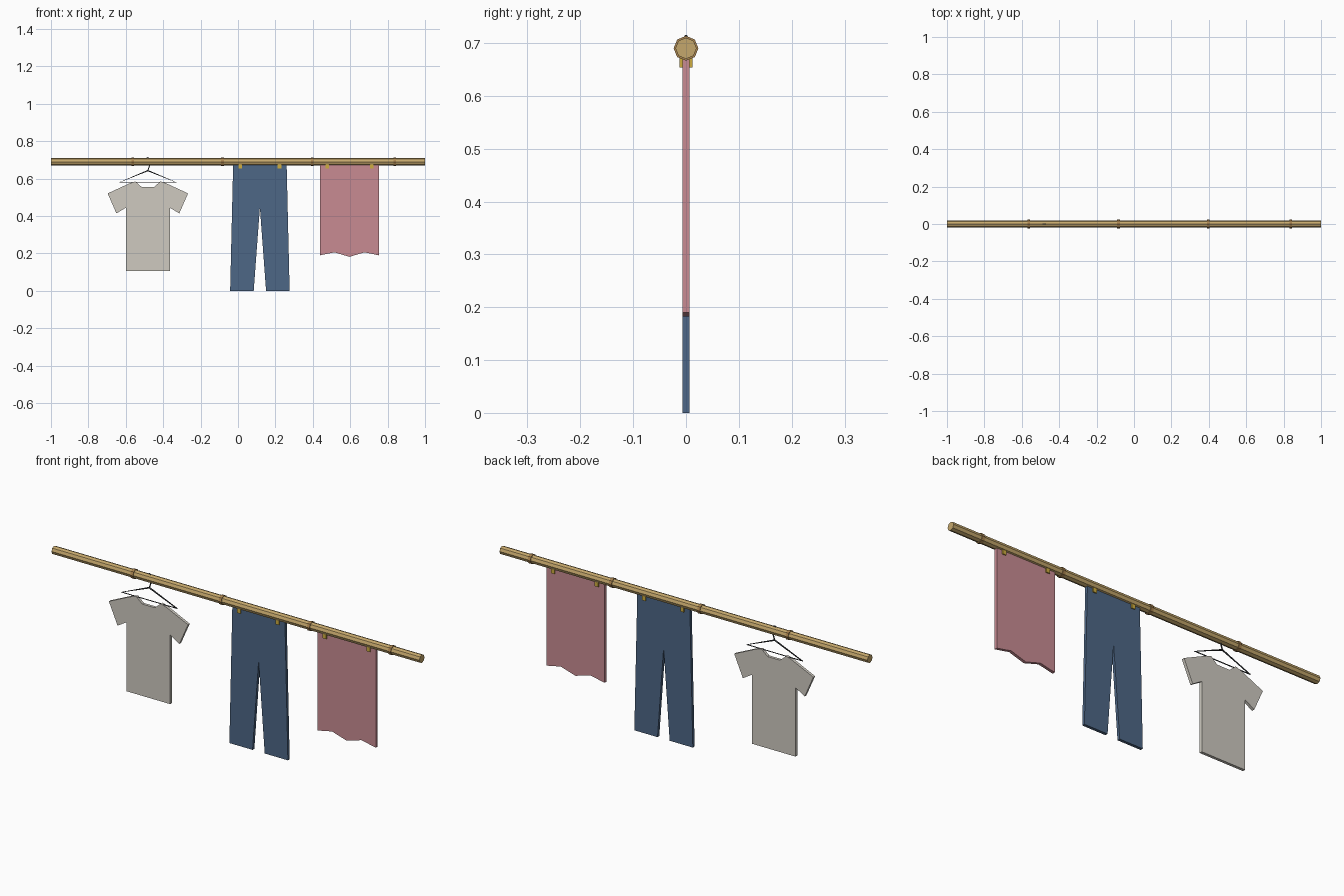
import bpy, bmesh, math

if "Cube" in bpy.data.objects:
    bpy.data.objects.remove(bpy.data.objects["Cube"])

POLE_Z = 0.69


def material(name, r, g, b):
    m = bpy.data.materials.new(name)
    m.diffuse_color = (r, g, b, 1)
    m.use_nodes = True
    m.node_tree.nodes["Principled BSDF"].inputs["Base Color"].default_value = m.diffuse_color
    return m


BAMBOO = material("bamboo", 0.56, 0.39, 0.15)
NODE = material("bamboo_node", 0.40, 0.23, 0.08)
WIRE = material("wire", 0.035, 0.04, 0.045)
COTTON = material("cotton", 0.62, 0.59, 0.53)
DENIM = material("denim", 0.075, 0.135, 0.24)
PINK = material("pink_cloth", 0.58, 0.26, 0.29)
BRASS = material("clip_yellow", 0.62, 0.42, 0.05)


def add_object(name, bm, mat):
    bmesh.ops.recalc_face_normals(bm, faces=bm.faces)
    me = bpy.data.meshes.new(name)
    bm.to_mesh(me)
    bm.free()
    me.materials.append(mat)
    ob = bpy.data.objects.new(name, me)
    bpy.context.collection.objects.link(ob)
    return ob


def rod(name, x, length, radius, mat):
    """Octagonal rod lying along x, corner at the top."""
    bm = bmesh.new()
    rings = []
    for px in (x - length / 2, x + length / 2):
        rings.append([bm.verts.new((px, radius * math.cos(i * math.pi / 4),
                                    POLE_Z + radius * math.sin(i * math.pi / 4)))
                      for i in range(8)])
    for i in range(8):
        j = (i + 1) % 8
        bm.faces.new((rings[0][i], rings[0][j], rings[1][j], rings[1][i]))
    for ring in rings:
        bm.faces.new(ring)
    return add_object(name, bm, mat)


def cloth(name, outline, mat, half=0.007):
    """Flat garment: an x-z outline given thickness in y."""
    bm = bmesh.new()
    front = [bm.verts.new((x, -half, z)) for x, z in outline]
    back = [bm.verts.new((x, half, z)) for x, z in outline]
    n = len(outline)
    bm.faces.new(front)
    bm.faces.new(back[::-1])
    for i in range(n):
        j = (i + 1) % n
        bm.faces.new((front[i], front[j], back[j], back[i]))
    return add_object(name, bm, mat)


def mirrored(cx, half):
    """Outline from its right half, listed top to bottom."""
    right = [(cx + x, z) for x, z in half]
    left = [(cx - x, z) for x, z in reversed(half) if x > 0]
    return right + left


def wire(name, points, cyclic=False, radius=0.004):
    cu = bpy.data.curves.new(name, 'CURVE')
    cu.dimensions = '3D'
    cu.bevel_depth = radius
    cu.bevel_resolution = 1
    cu.use_fill_caps = True
    sp = cu.splines.new('POLY')
    sp.points.add(len(points) - 1)
    for p, (x, z) in zip(sp.points, points):
        p.co = (x, 0, z, 1)
    sp.use_cyclic_u = cyclic
    cu.materials.append(WIRE)
    ob = bpy.data.objects.new(name, cu)
    bpy.context.collection.objects.link(ob)


def box(name, x, z0, z1, wx, wy, mat):
    bm = bmesh.new()
    bmesh.ops.create_cube(bm, size=1)
    for v in bm.verts:
        v.co = (x + v.co.x * wx, v.co.y * wy, (z0 + z1) / 2 + v.co.z * (z1 - z0))
    return add_object(name, bm, mat)


# Bamboo pole and its raised nodes
rod("pole", 0, 2.0, 0.02, BAMBOO)
for i, x in enumerate((-0.563, -0.083, 0.397, 0.838)):
    rod(f"pole_node_{i + 1}", x, 0.015, 0.0235, NODE)

# Wire hanger with a hook over the pole
HX = -0.482
wire("hanger_frame", [(HX, 0.643), (HX + 0.15, 0.581), (HX - 0.15, 0.581)], True)
wire("hanger_hook", [(HX, 0.643), (HX + 0.008, 0.667), (HX + 0.012, 0.69),
                     (HX + 0.007, 0.708), (HX, 0.713), (HX - 0.007, 0.708)], radius=0.003)

# T-shirt
cloth("shirt", mirrored(HX, [(0.034, 0.556), (0.067, 0.585), (0.100, 0.574), (0.215, 0.521),
                             (0.168, 0.414), (0.118, 0.444), (0.118, 0.105)]), COTTON)

# Trousers
cloth("trousers", mirrored(0.117, [(0.143, 0.676), (0.159, 0.0), (0.033, 0.0),
                                   (0.0, 0.447)]), DENIM)

# Towel with a wavy hem
cloth("towel", mirrored(0.596, [(0.158, 0.676), (0.158, 0.19), (0.08, 0.206),
                                (0.0, 0.182)]), PINK)

# Clips holding the trousers and towel
for i, x in enumerate((0.013, 0.222, 0.478, 0.716)):
    box(f"clip_{i + 1}", x, 0.654, 0.69, 0.019, 0.025, BRASS)
